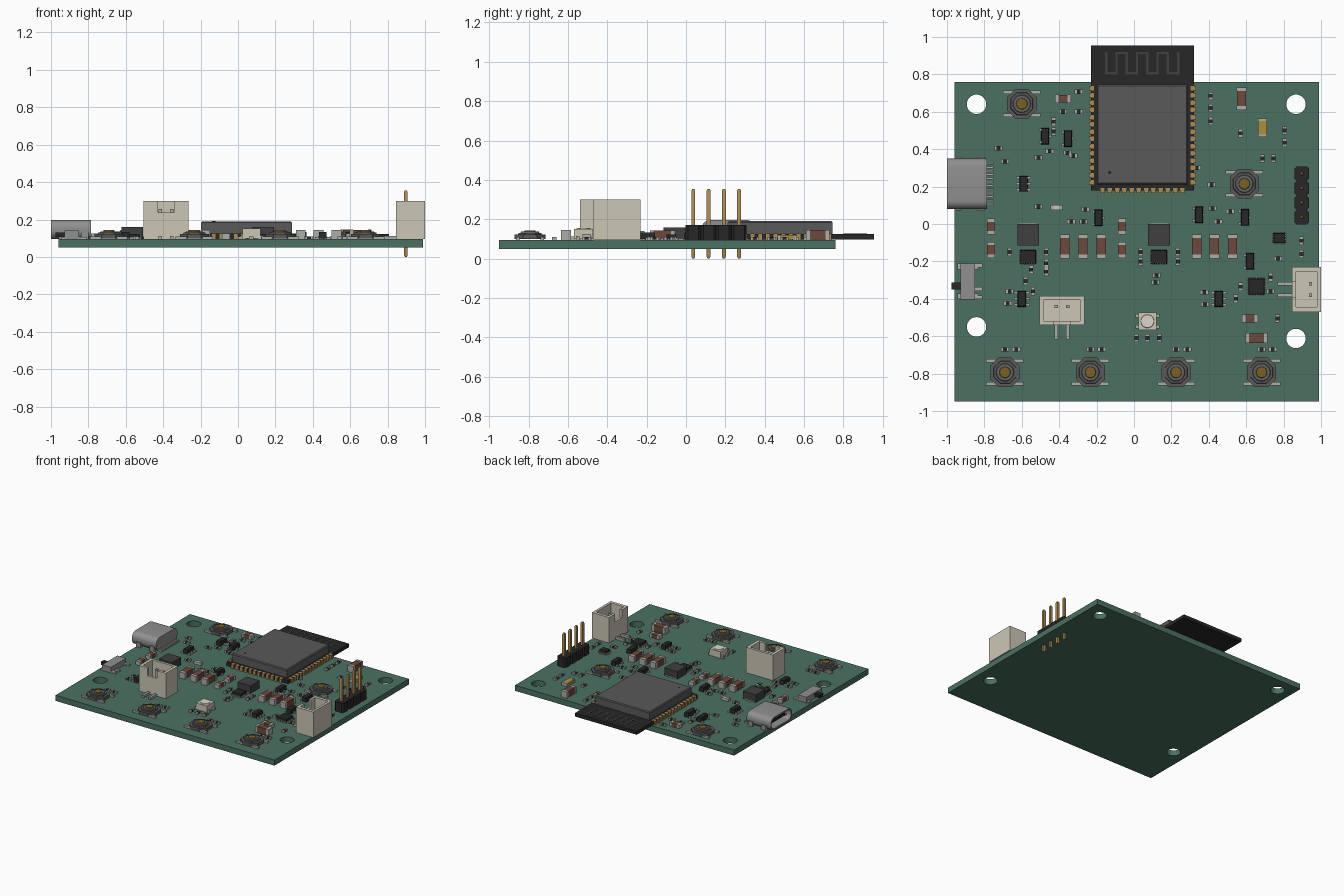
import bpy, bmesh, math
from mathutils import Matrix, Vector

if "Cube" in bpy.data.objects:
    bpy.data.objects.remove(bpy.data.objects["Cube"])

TOP, BOTTOM = 0.095, 0.05
GREEN, BLACK, DARK = (.07, .165, .12), (.02, .02, .02), (.05, .05, .05)
CREAM, GOLD, BROWN = (.6, .57, .47), (.42, .26, .09), (.15, .065, .045)
METAL, STEEL = (.42, .42, .4), (.28, .28, .28)
COLORS = dict(circuit_board=GREEN, module_base=BLACK, module_antenna=DARK, module_shield=(.1, .1, .1),
              module_pads=GOLD, header_housing=BLACK, header_pins=GOLD, usb_shell=STEEL, usb_tongue=BLACK,
              leads=METAL, socket_housings=CREAM, button_bodies=(.1, .1, .1), button_domes=(.13, .13, .13),
              button_centers=(.2, .12, .02), slide_switch=STEEL, slide_knob=BLACK, inductors=DARK,
              chips=BLACK, capacitors=BROWN, resistors=BLACK, yellow_led=(.4, .28, .05),
              led_housing=CREAM, led_lens=(.7, .68, .6), solder_ends=METAL, bottom_vias=METAL)
parts = {}


def mesh(name):
    return parts.setdefault(name, bmesh.new()) if name not in parts else parts[name]


def at(x, y, deg=0):
    return Matrix.Translation((x, y, TOP)) @ Matrix.Rotation(math.radians(deg), 4, 'Z')


def loft(name, m, rings):
    bm = mesh(name)
    vs = [[bm.verts.new(m @ Vector(p)) for p in r] for r in rings]
    n = len(vs[0])
    faces = [bm.faces.new((a[i], a[(i + 1) % n], b[(i + 1) % n], b[i]))
             for a, b in zip(vs, vs[1:]) for i in range(n)]
    faces += [bm.faces.new(vs[0]), bm.faces.new(vs[-1])]
    bmesh.ops.recalc_face_normals(bm, faces=faces)


def box(name, m, x0, x1, y0, y1, z0, z1, taper=0):
    t = taper
    loft(name, m, [[(x0, y0, z0), (x1, y0, z0), (x1, y1, z0), (x0, y1, z0)],
                   [(x0 + t, y0 + t, z1), (x1 - t, y0 + t, z1), (x1 - t, y1 - t, z1), (x0 + t, y1 - t, z1)]])


def circle(r, z, n=24, cx=0, cy=0):
    return [(cx + r * math.cos(2 * math.pi * i / n), cy + r * math.sin(2 * math.pi * i / n), z) for i in range(n)]


def chamfered(h, c, z):
    k = h - c
    return [(h, -k, z), (h, k, z), (k, h, z), (-k, h, z), (-h, k, z), (-h, -k, z), (-k, -h, z), (k, -h, z)]


# circuit board with four mounting holes
bm = mesh('circuit_board')
outlines = [[(-.96, -.95, BOTTOM), (.99, -.95, BOTTOM), (.99, .76, BOTTOM), (-.96, .76, BOTTOM)]]
outlines += [circle(.052, BOTTOM, 32, x, y) for x, y in ((-.842, .64), (.866, .64), (-.842, -.55), (.866, -.612))]
edges = []
for loop in outlines:
    v = [bm.verts.new(p) for p in loop]
    edges += [bm.edges.new((v[i - 1], v[i])) for i in range(len(v))]
bmesh.ops.triangle_fill(bm, edges=edges, use_beauty=True, use_dissolve=False)
ext = bmesh.ops.extrude_face_region(bm, geom=bm.faces[:])
bmesh.ops.translate(bm, verts=[g for g in ext['geom'] if isinstance(g, bmesh.types.BMVert)], vec=(0, 0, TOP - BOTTOM))
bmesh.ops.recalc_face_normals(bm, faces=bm.faces[:])

# radio module: base, shield, edge pads, meandering antenna
M = at(.045, 0)
box('module_base', M, -.275, .275, .18, .955, .002, .03)
box('module_shield', M, -.243, .243, .212, .745, .03, .088)
box('module_shield', M, -.243, .243, .212, .745, .088, .095, .006)
loft('module_base', M, [circle(.009, .094, 16, -.175, .275), circle(.009, .0958, 16, -.175, .275)])
for i in range(14):
    y = .222 + i * .0388
    for s in (-1, 1):
        x = s * .272
        box('module_pads', M, x - .014, x + .014, y - .012, y + .012, 0, .0315)
for i in range(12):
    x = (i - 5.5) * .0388
    box('module_pads', M, x - .012, x + .012, .167, .193, 0, .0315)
for i in range(8):
    x = -.2 + i * .055
    box('module_antenna', M, x, x + .012, .8, .92, .03, .0315)
    if i < 7:
        y = .908 if i % 2 else .8
        box('module_antenna', M, x + .012, x + .055, y, y + .012, .03, .0315)

# pin header
for i in range(4):
    M = at(.897, .037 + i * .0776)
    loft('header_housing', M, [chamfered(.0388, .012, 0), chamfered(.0388, .012, .076)])
    loft('header_pins', M, [[(sx * w, sy * w, z) for sx, sy in ((-1, -1), (1, -1), (1, 1), (-1, 1))]
                            for w, z in ((.005, -.095), (.01, -.085), (.01, .25), (.005, .26))])


# USB socket, hollow towards the board edge
def oval(x, grow):
    hw, hh, r = .135 + grow, .051 + grow, .044 + grow
    pts = []
    for cx, cy, a0 in ((1, 1, 0), (-1, 1, 90), (-1, -1, 180), (1, -1, 270)):
        for k in range(7):
            a = math.radians(a0 + k * 15)
            pts.append((x, cx * (hw - r) + r * math.cos(a), .051 + cy * (hh - r) + r * math.sin(a)))
    return pts


M = at(0, .215)
loft('usb_shell', M, [oval(-.785, 0), oval(-1, 0), oval(-1, -.011), oval(-.83, -.011)])
box('usb_tongue', M, -.97, -.825, -.09, .09, .04, .062)
for i in range(12):
    y = (i - 5.5) * .0195
    box('leads', M, -.79, -.75, y - .005, y + .005, 0, .012)
for x in (-.94, -.82):
    for s in (-1, 1):
        box('usb_shell', M, x - .02, x + .02, s * .13 - .012, s * .13 + .012, -.04, .04)

# two-wire sockets: open box with a notched front wall
for x, y, deg in ((-.385, -.462, 0), (.9225, -.35, -90)):
    M = at(x, y, deg)
    part = 'socket_housings'
    box(part, M, -.12, .12, -.077, .077, 0, .03)
    box(part, M, -.12, .12, .057, .077, .03, .205)
    for s in (-1, 1):
        a, b = sorted((s * .095, s * .12))
        box(part, M, a, b, -.077, .057, .03, .205)
        a, b = sorted((s * .043, s * .095))
        box(part, M, a, b, -.077, -.057, .03, .205)
        box('leads', M, s * .031 - .009, s * .031 + .009, .012, .03, .03, .16)
        box('leads', M, s * .031 - .009, s * .031 + .009, -.155, -.077, 0, .018)
    box(part, M, -.043, .043, -.077, -.057, .03, .142)

# push buttons
for x, y in ((-.6, .643), (.59, .215), (-.69, -.793), (-.233, -.793), (.225, -.793), (.682, -.793)):
    M = at(x, y)
    loft('button_bodies', M, [chamfered(.078, .042, .004), chamfered(.078, .042, .028)])
    loft('button_bodies', M, [chamfered(.06, .034, .028), chamfered(.058, .033, .036)])
    loft('button_domes', M, [circle(.048, .036), circle(.045, .042)])
    loft('button_centers', M, [circle(.03, .042), circle(.028, .048)])
    for s in (-1, 1):
        box('leads', M, -.1, .1, s * .062 - .009, s * .062 + .009, 0, .014)

# slide switch
M = at(-.889, -.307)
box('slide_switch', M, -.039, .039, -.097, .097, 0, .045)
box('slide_knob', M, -.087, -.039, -.043, -.005, .012, .036)
for y in (-.08, .08):
    box('leads', M, -.055, .055, y - .015, y + .015, 0, .012)
for y in (-.085, -.04, .085):
    box('leads', M, .039, .08, y - .01, y + .01, 0, .012)

# square colour LED with round lens
M = at(.072, -.52)
box('led_housing', M, -.048, .048, -.048, .048, .004, .056)
loft('led_lens', M, [circle(.036, .056), circle(.034, .06)])
for sx in (-1, 1):
    for sy in (-1, 1):
        box('leads', M, sx * .05 - .015, sx * .05 + .015, sy * .03 - .01, sy * .03 + .01, 0, .02)

# power inductors
for x in (-.566, .134):
    M = at(x, -.057)
    box('inductors', M, -.058, .058, -.058, .058, .003, .064)
    for s in (-1, 1):
        box('leads', M, -.045, .045, s * .05 - .009, s * .05 + .009, 0, .008)


# leaded chips: body with pins along both long sides
def chip(x, y, w, h, height, left, right, out, deg=0):
    m = at(x, y, deg)
    box('chips', m, -w / 2, w / 2, -h / 2, h / 2, .004, height, .003)
    for s, n in ((-1, left), (1, right)):
        for i in range(n):
            py = (i - (n - 1) / 2) * (h * .76 / max(n - 1, 1))
            a, b = sorted((s * (w / 2 - .005), s * (w / 2 + out)))
            box('leads', m, a, b, py - min(.007, h / n / 4), py + min(.007, h / n / 4), 0, .012)


for x, y in ((-.475, .47), (-.353, .457), (-.19, .033), (.347, .05), (.593, .035), (.62, -.2)):
    chip(x, y, .043, .088, .038, 2, 1, .012)
for x, y in ((-.59, .215), (-.6, -.4), (.453, -.4)):
    chip(x, y, .045, .085, .038, 3, 3, .018)
for x, y, w, h, n in ((-.566, -.176, .085, .075, 6), (.134, -.176, .085, .075, 6),
                      (.655, -.334, .088, .088, 5), (.777, -.075, .065, .055, 4)):
    chip(x, y, w, h, .028, n, n, .006)
    chip(x, y, h, w, .028, n, n, .006, 90)


# two-ended passives
def passive(name, x, y, deg, length, width, height, end):
    m = at(x, y, deg)
    a, w = length / 2, width / 2
    box(name, m, -a + end, a - end, -w, w, .001, height)
    for s in (-1, 1):
        p, q = sorted((s * (a - end), s * a))
        box('solder_ends', m, p, q, -w - .001, w + .001, 0, height + .001)


for x in (-.37, -.273, -.175, .335, .43, .527):
    passive('capacitors', x, -.12, 90, .128, .05, .048, .02)
passive('capacitors', .575, .67, 90, .12, .05, .05, .02)
passive('capacitors', .655, -.61, 0, .12, .05, .05, .02)
for x in (-.765, -.065):
    for y in (-.013, -.138):
        passive('capacitors', x, y, 90, .085, .04, .03, .018)
for x, y in ((-.38, .67), (.62, -.505)):
    passive('capacitors', x, y, 0, .085, .042, .03, .018)
passive('yellow_led', .687, .515, 90, .1, .048, .025, .014)
passive('led_housing', -.415, .088, 0, .065, .025, .02, .018)

FLAT = ((-.725, .405), (-.69, .335), (-.355, .38), (-.325, .365), (-.295, .707), (-.295, .6), (-.38, .6),
        (-.45, .39), (-.51, .355), (-.51, .092), (-.26, .078), (-.27, .013), (-.335, .013), (.335, .3),
        (.415, .21), (.42, .083), (.45, .013), (.515, .067), (.77, -.185), (.73, -.36), (.375, -.365),
        (.38, -.43), (-.665, -.36), (-.675, -.425), (.12, -.275), (.115, -.312))
UPRIGHT = ((-.43, .547), (-.43, .495), (.41, .685), (.41, .62), (.41, .55), (.57, .485), (.805, .5),
           (.805, .435), (.687, .35), (.745, .35), (.895, -.09), (.895, -.16), (.57, -.335), (.545, -.4),
           (.767, -.505), (-.665, -.15), (-.47, -.15), (-.47, -.21), (-.47, -.255), (-.58, -.305),
           (-.54, -.36), (.035, -.15), (.035, -.2), (.235, -.15), (.235, -.2), (.013, -.61), (.072, -.61),
           (.135, -.61), (.73, -.285), (-.55, -.245))
for x, y in FLAT:
    passive('resistors', x, y, 0, .044, .022, .014, .012)
for x, y in UPRIGHT:
    passive('resistors', x, y, 90, .044, .022, .014, .012)
for x in (-.69, -.233, .225, .682):
    for dx in (0, .06):
        passive('resistors', x + dx, -.67, 0, .044, .022, .014, .012)

# turn every collected part into an object
for name, bm in parts.items():
    me = bpy.data.meshes.new(name)
    bm.to_mesh(me)
    bm.free()
    ob = bpy.data.objects.new(name, me)
    bpy.context.collection.objects.link(ob)
    mat = bpy.data.materials.new(name)
    mat.diffuse_color = (*COLORS[name], 1)
    mat.use_nodes = True
    mat.node_tree.nodes["Principled BSDF"].inputs["Base Color"].default_value = mat.diffuse_color
    me.materials.append(mat)
    ob.select_set(True)
    bpy.context.view_layer.objects.active = ob
bpy.ops.object.shade_smooth_by_angle(angle=math.radians(32))
